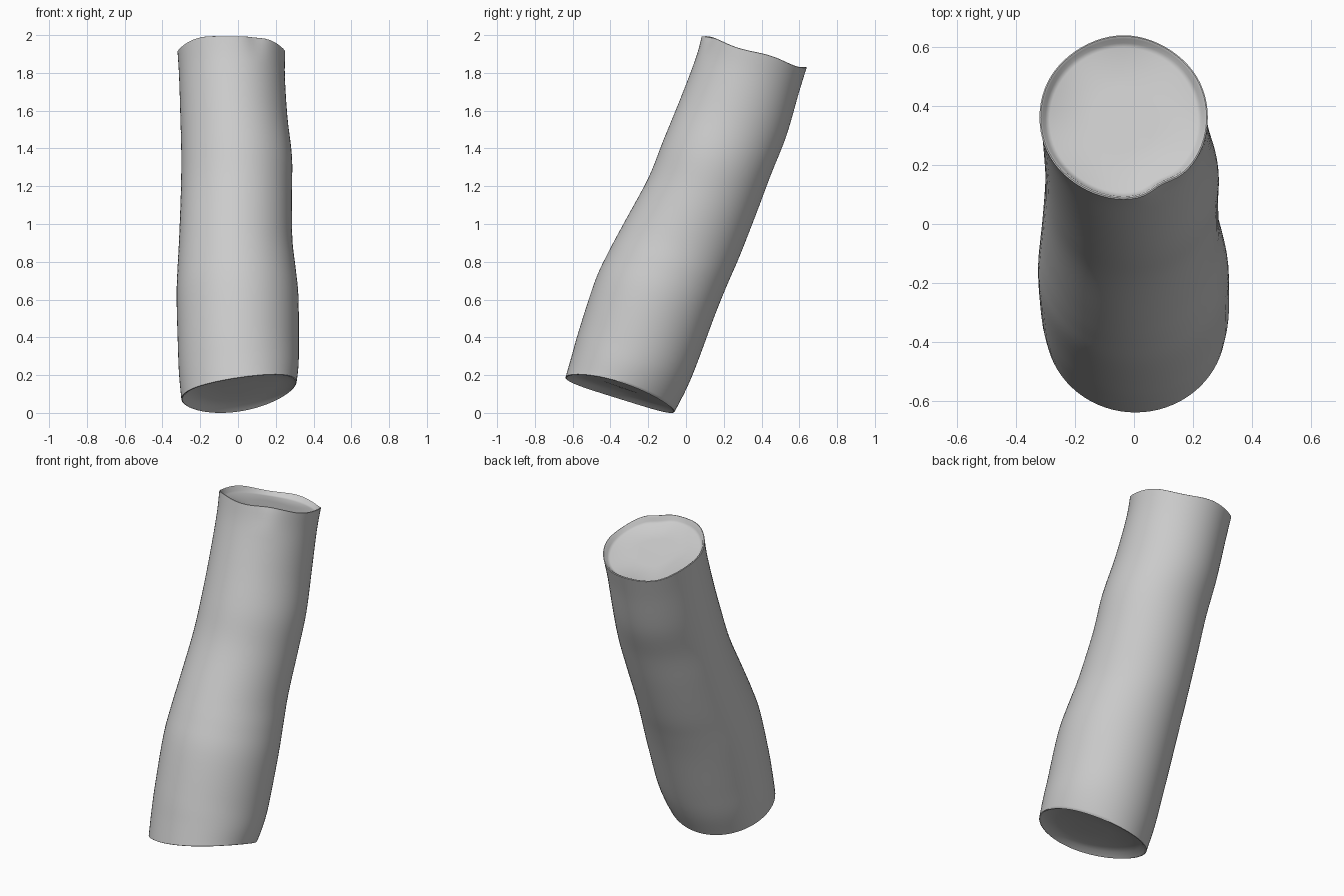
import bpy, bmesh, math
from mathutils import Vector

if "Cube" in bpy.data.objects:
    bpy.data.objects.remove(bpy.data.objects["Cube"])

# Stations: front edge y,z / back edge y,z / left x / right x
STATIONS = [
    (-.638, .185, -.06, .005, -.300, .310),
    (-.605, .30, .000, .12, -.312, .320),
    (-.565, .44, .055, .25, -.318, .322),
    (-.480, .70, .155, .52, -.325, .320),
    (-.410, .85, .220, .68, -.320, .305),
    (-.330, 1.0, .285, .83, -.312, .288),
    (-.200, 1.24, .375, 1.06, -.303, .285),
    (-.120, 1.44, .450, 1.26, -.300, .286),
    (-.030, 1.66, .530, 1.46, -.305, .262),
    (.050, 1.87, .597, 1.69, -.312, .248),
    (.085, 1.995, .637, 1.82, -.320, .250),
]
SIDES, STEPS = 72, 5
AXIS = Vector((0, .29, .957))


def spline(a, b, c, d, t):
    return .5 * (2*b + (c-a)*t + (2*a-5*b+4*c-d)*t*t + (3*b-a-3*c+d)*t**3)


def ring_points(s, low, high):
    """Tilted oval ring; low / high weight the uneven bottom and top rims."""
    fy, fz, by, bz, xl, xr = s
    pts = []
    for i in range(SIDES):
        a = 2 * math.pi * i / SIDES
        c, n = math.cos(a), math.sin(a)
        x = (xl + xr) / 2 + (xr - xl) / 2 * c
        p = Vector((x, (fy+by)/2 + (by-fy)/2*n, (fz+bz)/2 + (bz-fz)/2*n))
        # bottom rim rises towards the right
        p.z += low * (.022 * c * c + .045 * c)
        # top rim: gentle waviness and a dent right of the front
        dent = math.exp(-((x - .10) / .05) ** 2) if n < 0 else 0
        p += high * (AXIS * (.006 * math.sin(5*a) - .006 * dent)
                     + Vector((-.006, .016, 0)) * dent)
        pts.append(p)
    return pts


rings = []
last = len(STATIONS) - 1
for k in range(last):
    q = [STATIONS[min(max(k + o, 0), last)] for o in (-1, 0, 1, 2)]
    for j in range(STEPS + (k == last - 1)):
        t = j / STEPS
        u = k + t
        s = [spline(*v, t) for v in zip(*q)]
        rings.append(ring_points(s, max(0, 1 - u / 2), max(0, u - last + 1)))


def cap_ring(ring, scale, depth, flat):
    """Shrink a rim ring and push it along the axis, flattening its waviness."""
    mid = sum(ring, Vector()) / SIDES
    out = []
    for p in ring:
        d = (p - mid) * scale
        d -= AXIS * d.dot(AXIS) * flat
        out.append(mid + d + AXIS * depth)
    return out


# Recessed end caps with a thin lip
bottom, top = rings[0], rings[-1]
low_caps = [cap_ring(bottom, *v) for v in
            ((.35, .03, .3), (.7, .027, .2), (.88, .018, .1), (.96, .002, 0), (.985, -.002, 0))]
top_caps = [cap_ring(top, *v) for v in
            ((.985, .002, 0), (.96, -.003, 0), (.93, -.022, .4), (.88, -.03, .8), (.4, -.032, 1))]
rings = low_caps + rings + top_caps

bm = bmesh.new()
loops = [[bm.verts.new(p) for p in r] for r in rings]
for a, b in zip(loops, loops[1:]):
    for i in range(SIDES):
        j = (i + 1) % SIDES
        bm.faces.new((a[i], a[j], b[j], b[i]))
bm.faces.new(loops[0][::-1])
bm.faces.new(loops[-1])
bmesh.ops.recalc_face_normals(bm, faces=bm.faces)

# Seat on the ground
low = min(v.co.z for v in bm.verts)
bmesh.ops.translate(bm, verts=bm.verts, vec=(0, 0, -low))

mesh = bpy.data.meshes.new("leaning_log")
bm.to_mesh(mesh)
bm.free()
log = bpy.data.objects.new("leaning_log", mesh)
bpy.context.collection.objects.link(log)
bpy.context.view_layer.objects.active = log
log.select_set(True)
bpy.ops.object.shade_smooth_by_angle(angle=math.radians(50))
